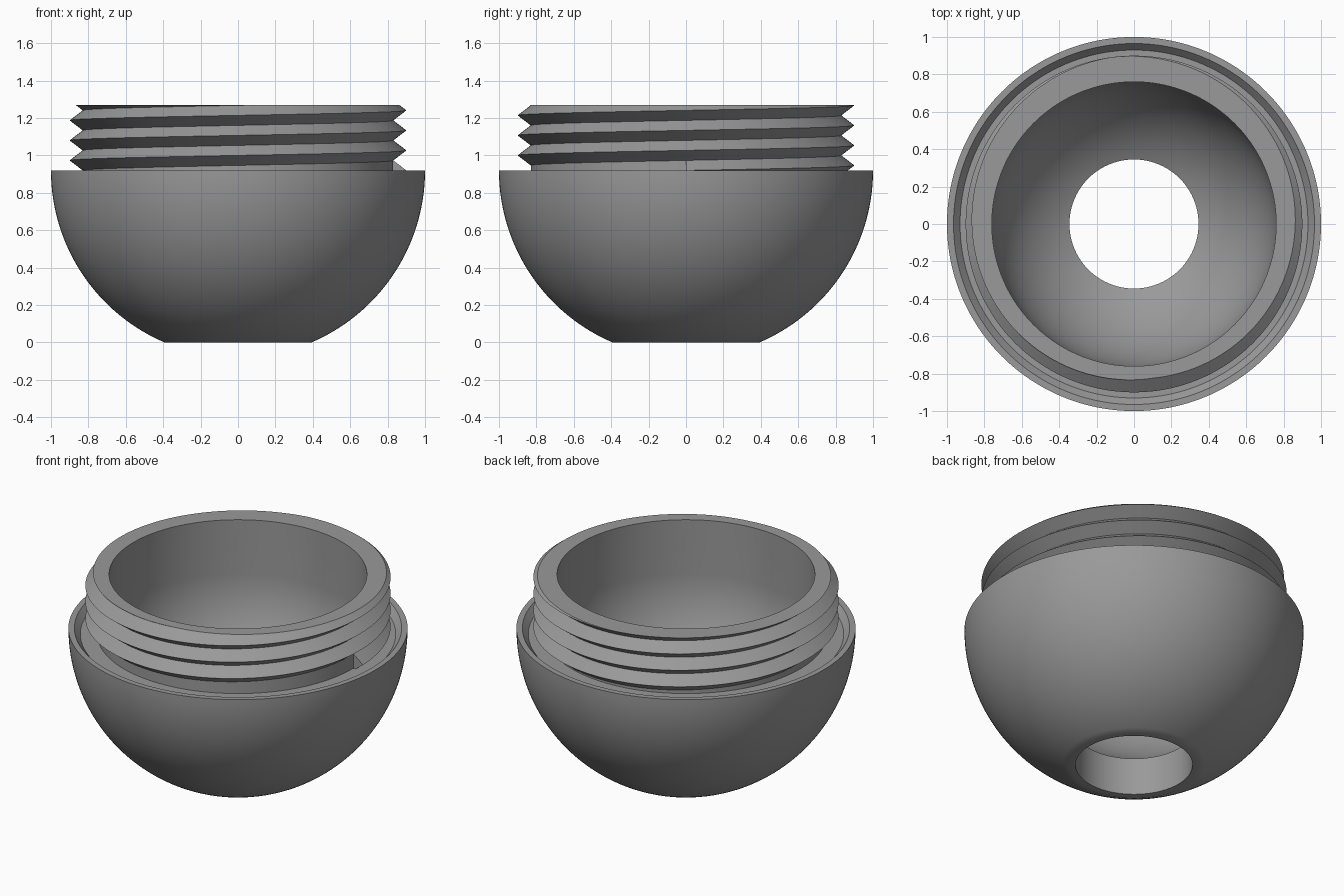
import bpy, bmesh, math

if "Cube" in bpy.data.objects:
    bpy.data.objects.remove(bpy.data.objects["Cube"])

SEG = 192
CENTRE = 0.92          # height of the sphere centre
FLOOR, TOP = 0.88, 1.27
ROOT, CREST, BORE = 0.83, 0.90, 0.76
PITCH = 0.107
HOLE = 0.345

grey = bpy.data.materials.new("mid grey")
grey.diffuse_color = (0.32, 0.32, 0.32, 1)
grey.use_nodes = True
grey.node_tree.nodes["Principled BSDF"].inputs["Base Color"].default_value = grey.diffuse_color


def sweep(name, columns, caps=()):
    """Skin a list of equal-length (r, z) profiles spread over a full turn."""
    bm = bmesh.new()
    n = len(columns) - 1
    grid = []
    for i, col in enumerate(columns):
        a = 2 * math.pi * (i % n) / n
        grid.append([bm.verts.new((r * math.cos(a), r * math.sin(a), z)) for r, z in col])
    for a, b in zip(grid, grid[1:]):
        for k in range(len(a) - 1):
            bm.faces.new((a[k], b[k], b[k + 1], a[k + 1]))
    for cap in caps:
        bm.faces.new([bm.verts.new((r, 0, z)) for r, z in cap])
    bmesh.ops.remove_doubles(bm, verts=bm.verts, dist=1e-5)
    bmesh.ops.dissolve_degenerate(bm, edges=bm.edges, dist=1e-5)
    me = bpy.data.meshes.new(name)
    bm.to_mesh(me)
    bm.free()
    me.materials.append(grey)
    ob = bpy.data.objects.new(name, me)
    bpy.context.collection.objects.link(ob)
    bpy.ops.object.select_all(action='DESELECT')
    ob.select_set(True)
    bpy.context.view_layer.objects.active = ob
    bpy.ops.object.shade_smooth_by_angle(angle=math.radians(30))
    return ob


def arc(radius, r_from, r_to, steps):
    """Lower-hemisphere arc between two distances from the axis."""
    a0, a1 = math.asin(r_from / radius), math.asin(r_to / radius)
    angles = [a0 + (a1 - a0) * i / steps for i in range(steps + 1)]
    return [(radius * math.sin(a), CENTRE - radius * math.cos(a)) for a in angles]


# Bowl: hollow sphere with drain hole, outer rim and recessed channel
outer_bottom = math.sqrt(1 - CENTRE ** 2)
bowl_profile = ([(HOLE, 0)] + arc(1, outer_bottom, 1, 40)
                + [(0.965, CENTRE), (0.93, FLOOR), (ROOT, FLOOR)])
sweep("bowl", [bowl_profile] * (SEG + 1))

# Lining: straight bore, inner sphere and hole wall
lining_profile = [(BORE, TOP)] + arc(BORE, BORE, HOLE, 32) + [(HOLE, 0)]
sweep("lining", [lining_profile] * (SEG + 1))


# Threaded neck: V thread rising one pitch per turn, cut flat at the top
def thread_column(turn):
    start = CENTRE + PITCH * (turn - 0.5)

    def radius(z):
        phase = ((z - start) / PITCH) % 1
        return ROOT + (CREST - ROOT) * (1 - abs(2 * phase - 1))

    col = [(ROOT, FLOOR)]
    for j in range(10):
        z = start + j * PITCH / 2
        if FLOOR <= z <= TOP:
            col.append((CREST if j % 2 else ROOT, z))
        else:
            z = min(max(z, FLOOR), TOP)
            col.append((radius(z), z))
    return col + [(BORE, TOP)]


columns = [thread_column(i / SEG) for i in range(SEG + 1)]
sweep("threaded_neck", columns, caps=[columns[0][:4]])
